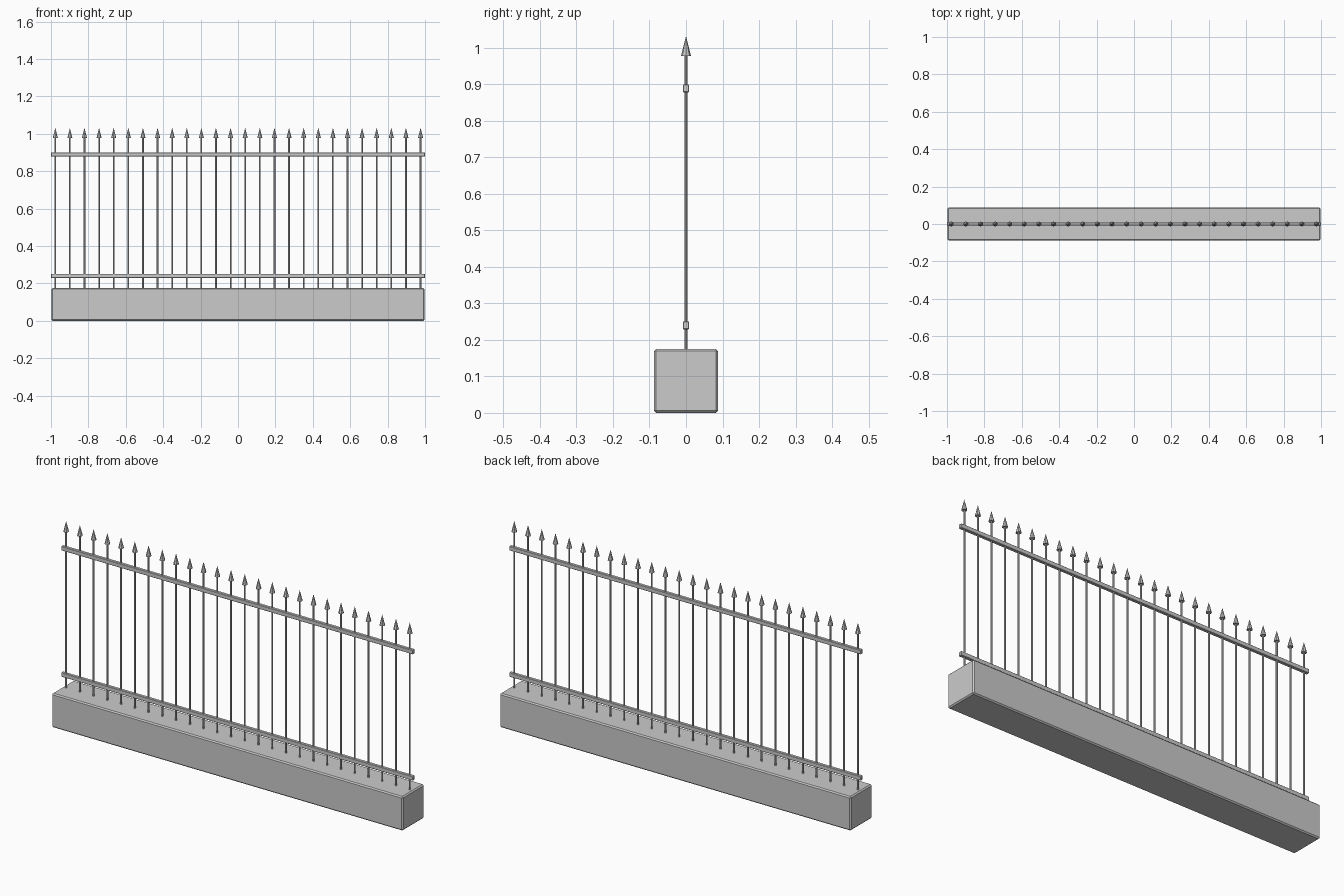
import bpy, bmesh
from mathutils import Matrix

if "Cube" in bpy.data.objects:
    bpy.data.objects.remove(bpy.data.objects["Cube"])

COUNT, X0, X1 = 26, -0.977, 0.976


def finish(name, bm):
    bmesh.ops.recalc_face_normals(bm, faces=bm.faces)
    me = bpy.data.meshes.new(name)
    bm.to_mesh(me)
    bm.free()
    ob = bpy.data.objects.new(name, me)
    bpy.context.collection.objects.link(ob)
    return ob


def box(name, sx, sy, z0, z1, bevel):
    bm = bmesh.new()
    m = Matrix.Translation((0, 0, (z0 + z1) / 2)) @ Matrix.Diagonal((sx, sy, z1 - z0, 1))
    bmesh.ops.create_cube(bm, size=1, matrix=m)
    bmesh.ops.bevel(bm, geom=bm.edges[:], offset=bevel, segments=1, affect='EDGES')
    return finish(name, bm)


def cone(bm, x, z0, z1, r0, r1, sides):
    bmesh.ops.create_cone(bm, cap_ends=True, segments=sides, radius1=r0, radius2=r1,
                          depth=z1 - z0, matrix=Matrix.Translation((x, 0, (z0 + z1) / 2)))


# Stone plinth and the two horizontal rails
box("plinth", 1.995, 0.176, 0.0, 0.175, 0.006)
box("lower_rail", 2.0, 0.017, 0.229, 0.251, 0.002)
box("upper_rail", 2.0, 0.017, 0.878, 0.900, 0.002)

# Pickets: thin round bar with a pointed spear tip
for i in range(COUNT):
    x = X0 + (X1 - X0) * i / (COUNT - 1)
    bm = bmesh.new()
    cone(bm, x, 0.165, 0.985, 0.0045, 0.0045, 8)
    cone(bm, x, 0.978, 1.032, 0.0135, 0.0, 8)
    finish(f"picket_{i + 1:02d}", bm)
